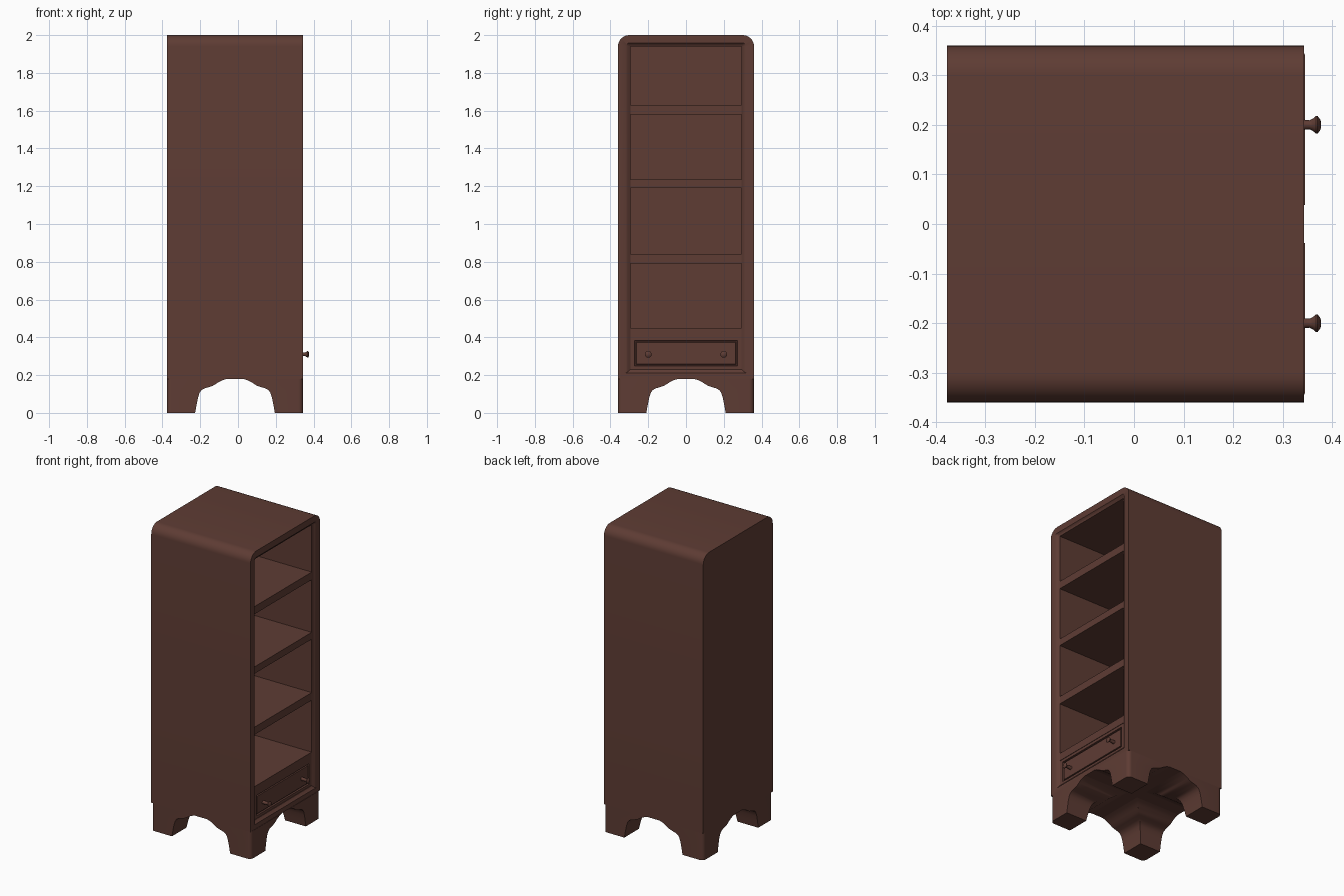
import bpy, bmesh, math

if "Cube" in bpy.data.objects:
    bpy.data.objects.remove(bpy.data.objects["Cube"])

wood = bpy.data.materials.new("dark brown wood")
wood.diffuse_color = (0.112, 0.045, 0.034, 1)
wood.use_nodes = True
wood.node_tree.nodes["Principled BSDF"].inputs["Base Color"].default_value = wood.diffuse_color


def finish(name, bm, smooth=True):
    bmesh.ops.remove_doubles(bm, verts=bm.verts, dist=1e-5)
    bmesh.ops.recalc_face_normals(bm, faces=bm.faces)
    me = bpy.data.meshes.new(name)
    bm.to_mesh(me)
    bm.free()
    me.materials.append(wood)
    ob = bpy.data.objects.new(name, me)
    bpy.context.collection.objects.link(ob)
    if smooth:
        bpy.ops.object.select_all(action='DESELECT')
        ob.select_set(True)
        bpy.context.view_layer.objects.active = ob
        bpy.ops.object.shade_smooth_by_angle(angle=math.radians(35))
    return ob


def loft(name, rings, smooth=True, cap=True):
    """Bridge equal-length rings of points, capping both ends."""
    bm = bmesh.new()
    vs = [[bm.verts.new(p) for p in r] for r in rings]
    for a, b in zip(vs, vs[1:]):
        n = len(a)
        for i in range(n):
            j = (i + 1) % n
            bm.faces.new((a[i], a[j], b[j], b[i]))
    if cap:
        bm.faces.new(vs[0])
        bm.faces.new(vs[-1])
    return finish(name, bm, smooth)


def outline(x, w, z0, z1, r):
    """Upright rectangle at depth x with rounded top corners."""
    pts = [(x, -w, z0), (x, w, z0)]
    for cy, a0 in ((w - r, 0), (-w + r, 90)):
        for k in range(9):
            a = math.radians(a0 + k * 90 / 8)
            pts.append((x, cy + r * math.cos(a), z1 - r + r * math.sin(a)))
    return pts


def rect(x, w, z0, z1):
    return [(x, -w, z0), (x, w, z0), (x, w, z1), (x, -w, z1)]


# Cabinet shell: rounded box, front rim, sloped moulding, deep interior
W, XB, XF = 0.36, -0.377, 0.343
loft("cabinet_shell", [
    outline(XB, W, 0.18, 2.0, 0.06),
    outline(XF, W, 0.18, 2.0, 0.06),
    outline(XF, 0.318, 0.212, 1.958, 0.018),
    outline(XF - 0.006, 0.308, 0.217, 1.952, 0.01),
    outline(XF - 0.015, 0.295, 0.23, 1.94, 0.0),
    outline(XB + 0.03, 0.295, 0.23, 1.94, 0.0),
])

# Shelves
for i, (z0, z1) in enumerate([(0.40, 0.45), (0.79, 0.84), (1.19, 1.235), (1.58, 1.63)]):
    loft(f"shelf_{i + 1}", [rect(XB + 0.02, 0.297, z0, z1), rect(0.328, 0.297, z0, z1)], False)

# Drawer: surrounding panel with a groove, then the raised front
loft("drawer_front", [
    rect(XB + 0.02, 0.297, 0.225, 0.402),
    rect(0.325, 0.297, 0.225, 0.402),
    rect(0.325, 0.272, 0.248, 0.382),
    rect(0.315, 0.270, 0.250, 0.380),
    rect(0.315, 0.264, 0.256, 0.374),
    rect(0.323, 0.262, 0.258, 0.372),
], False)

# Drawer knobs
KNOB = [(0.318, 0.012), (0.345, 0.010), (0.354, 0.009), (0.360, 0.012),
        (0.367, 0.018), (0.370, 0.018), (0.376, 0.010), (0.377, 0.004)]
for side in (-1, 1):
    loft("knob_left" if side < 0 else "knob_right", [
        [(x, side * 0.2 + r * math.cos(k * math.tau / 20), 0.31 + r * math.sin(k * math.tau / 20))
         for k in range(20)] for x, r in KNOB])

# Feet: square sections growing upward into the scalloped apron
FOOT = [(0.0, 0.15), (0.04, 0.157), (0.08, 0.165), (0.105, 0.173), (0.12, 0.183),
        (0.13, 0.20), (0.137, 0.225), (0.144, 0.245), (0.155, 0.262),
        (0.166, 0.28), (0.175, 0.30), (0.181, 0.322)]
CX, HX, R = -0.016, 0.361, 0.025
for sx in (-1, 1):
    for sy in (-1, 1):
        rings = []
        for z, s in FOOT:
            # u, v run inward from the outer corner; the corner is rounded
            uv = [(s, 0), (s, s), (0, s)]
            for k in range(7):
                a = math.radians(k * 15)
                uv.append((R - R * math.cos(a), R - R * math.sin(a)))
            rings.append([(CX + sx * (HX - u), sy * (W - v), z) for u, v in uv])
        name = f"{'front' if sx > 0 else 'back'}_foot_{'left' if sy < 0 else 'right'}"
        loft(name, rings)
